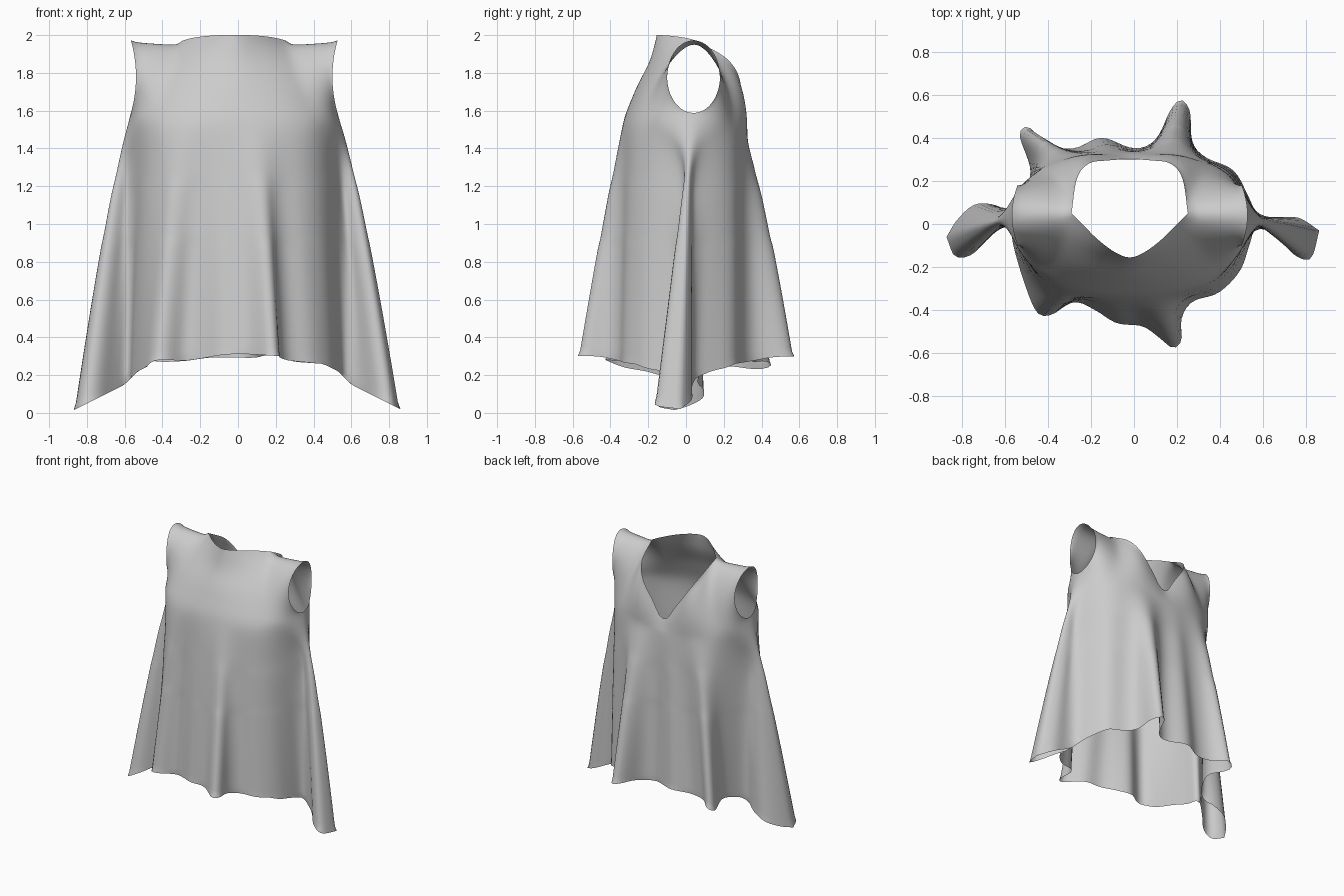
import bpy, bmesh, math
from mathutils import Vector

if "Cube" in bpy.data.objects:
    bpy.data.objects.remove(bpy.data.objects["Cube"])

NS, NN = 18, 60            # samples per shoulder and across the neck
N = NS * 2 + NN            # columns per half (front or back), left to right
ROWS_TOP, ROWS_SKIRT = 26, 50
CX = -0.02                 # slight offset of the bodice centre


def smoothstep(x, a, b):
    t = min(1, max(0, (x - a) / (b - a)))
    return t * t * (3 - 2 * t)


def sample(pts, n):
    """Smooth curve through pts, resampled evenly into n segments."""
    p = [Vector(q) for q in pts]
    p = [2 * p[0] - p[1]] + p + [2 * p[-1] - p[-2]]
    fine = []
    for a, b, c, d in zip(p, p[1:], p[2:], p[3:]):
        for k in range(16):
            t = k / 16
            fine.append(0.5 * (2 * b + (c - a) * t + (2 * a - 5 * b + 4 * c - d) * t ** 2
                               + (3 * b - a - 3 * c + d) * t ** 3))
    fine.append(p[-2])
    lens = [0]
    for a, b in zip(fine, fine[1:]):
        lens.append(lens[-1] + (b - a).length)
    out, j = [], 0
    for i in range(n + 1):
        d = lens[-1] * i / n
        while j < len(fine) - 2 and lens[j + 1] < d:
            j += 1
        f = (d - lens[j]) / (lens[j + 1] - lens[j])
        out.append(fine[j].lerp(fine[j + 1], f))
    return out


def hem_z(x, y):
    steps = [(0, .29), (.45, .26), (.53, .22), (.6, .15), (.7, .10), (.8, .05), (.9, 0)]
    for (a, za), (b, zb) in zip(steps, steps[1:]):
        if abs(x) <= b:
            return za + (zb - za) * (abs(x) - a) / (b - a) + 0.025 * smoothstep(abs(y), .3, .5)
    return 0


# Hem outlines seen from above, left tail to right tail
HEM_FRONT = [(-.87, -.06), (-.83, -.15), (-.75, -.14), (-.66, -.05), (-.58, .01), (-.56, -.10),
             (-.51, -.27), (-.45, -.41), (-.38, -.42), (-.28, -.36), (-.18, -.40), (-.08, -.46),
             (.04, -.475), (.12, -.53), (.18, -.575), (.22, -.54), (.22, -.44), (.27, -.36),
             (.39, -.32), (.49, -.22), (.535, -.10), (.57, -.01), (.66, -.05), (.74, -.14),
             (.82, -.16), (.86, -.03)]
HEM_BACK = [(-.87, -.06), (-.82, .02), (-.74, .09), (-.65, .09), (-.57, .06), (-.51, .14), (-.48, .25),
            (-.53, .41), (-.49, .45), (-.40, .37), (-.28, .35), (-.15, .40), (0, .35), (.10, .39),
            (.17, .53), (.22, .575), (.26, .52), (.27, .38), (.33, .31), (.46, .25), (.53, .13),
            (.57, .05), (.64, .03), (.76, .03), (.86, -.03)]

# Right halves of the neckline, centre to shoulder
NECK_FRONT = [(0, -.155, 2.0), (.07, -.13, 2.0), (.15, -.07, 1.995), (.22, 0, 1.985), (.27, .05, 1.972)]
NECK_BACK = [(0, .30, 1.52), (.10, .295, 1.65), (.19, .28, 1.78), (.245, .21, 1.88), (.27, .05, 1.972)]


def armhole(v, side, sign):
    """Armhole edge: v runs from underarm to shoulder."""
    a = math.pi * v
    x = 0.52 + 0.027 * math.cos(a) ** 2
    return Vector((CX + side * x, 0.04 + sign * 0.14 * math.sin(a), 1.78 - 0.192 * math.cos(a)))


bm = bmesh.new()


def skin(rows):
    grid = [[bm.verts.new(p) for p in r] for r in rows]
    for r0, r1 in zip(grid, grid[1:]):
        for i in range(N):
            bm.faces.new((r0[i], r0[i + 1], r1[i + 1], r1[i]))


def half(sign, hem2d, neck, depth, dip, ease):
    # Chest ring from left underarm to right underarm
    ring = []
    for k in range(41):
        a = math.pi * (1 - k / 40)
        s = math.sin(a) ** 0.8 if 0 < k < 40 else 0
        c = math.copysign(abs(math.cos(a)) ** 0.8, math.cos(a))
        ring.append((CX + 0.547 * c, 0.04 + (sign * depth - 0.04) * s, 1.588 - dip * s))
    ring = sample(ring, N)

    # Shoulder and neck edge
    right = [Vector((CX + x, y, z)) for x, y, z in neck]
    left = [Vector((CX - x, y, z)) for x, y, z in neck[:0:-1]]
    l_arm, r_arm = armhole(1, -1, sign), armhole(1, 1, sign)
    mid = sample(left + right, NN)
    top = [l_arm.lerp(mid[0], i / NS) for i in range(NS)] + mid
    top += [mid[-1].lerp(r_arm, (i + 1) / NS) for i in range(NS)]

    # Bodice panel blended between ring, armholes and neck
    rows = []
    for j in range(ROWS_TOP + 1):
        v = j / ROWS_TOP
        row = []
        for i in range(N + 1):
            s = 2 * i / N - 1
            side = -1 if s < 0 else 1
            base = ring[i].lerp(top[i], v)
            e0, e1 = armhole(0, side, sign), armhole(1, side, sign)
            dev = armhole(v, side, sign) - e0.lerp(e1, v)
            p = base + dev * abs(s) ** 1.6
            if sign < 0:   # soft draped cowl folds
                w = (1 - s * s) ** 3
                p.y -= 0.012 * w * math.sin(2 * math.pi * v) + 0.005 * w * math.sin(5 * math.pi * v)
            row.append(p)
        rows.append(row)
    skin(rows)

    # Flared skirt panel: folds grow to the hem, side tails pinch in under the arms
    hem = [Vector((p.x, p.y, hem_z(p.x, p.y))) for p in sample(hem2d, N)]
    rows = []
    for j in range(ROWS_SKIRT + 1):
        t = j / ROWS_SKIRT
        row = []
        for i, (a, b) in enumerate(zip(ring, hem)):
            w = smoothstep(abs(2 * i / N - 1), .42, .72)
            tail = smoothstep(abs(b.x), .54, .68)
            fx = t ** (0.79 - 0.34 * w * (1 - tail))
            fy = t ** (ease + (0.42 - ease) * w)
            p = a.lerp(b, t)
            p.x = a.x + (b.x - a.x) * fx
            by = b.y + (0.03 - b.y) * (1 - t) * tail
            p.y = a.y + (by - a.y) * (fy + (smoothstep(t, 0, .2) - fy) * tail)
            row.append(p)
        rows.append(row)
    skin(rows[::-1])


half(-1, HEM_FRONT, NECK_FRONT, 0.338, 0.08, 0.88)
half(1, HEM_BACK, NECK_BACK, 0.33, 0.16, 0.78)

# Sew the panels together and relax the cloth around the chest
bmesh.ops.remove_doubles(bm, verts=bm.verts, dist=0.0015)
inner = [v for v in bm.verts if not v.is_boundary]
for low, times in ((1.2, 18), (0.9, 5), (0, 3)):
    part = [v for v in inner if v.co.z > low]
    for _ in range(times):
        bmesh.ops.smooth_vert(bm, verts=part, factor=0.5, use_axis_x=True, use_axis_y=True, use_axis_z=True)
bmesh.ops.recalc_face_normals(bm, faces=bm.faces)

mesh = bpy.data.meshes.new("draped_top")
bm.to_mesh(mesh)
bm.free()
mesh.shade_smooth()
garment = bpy.data.objects.new("draped_top", mesh)
bpy.context.collection.objects.link(garment)
